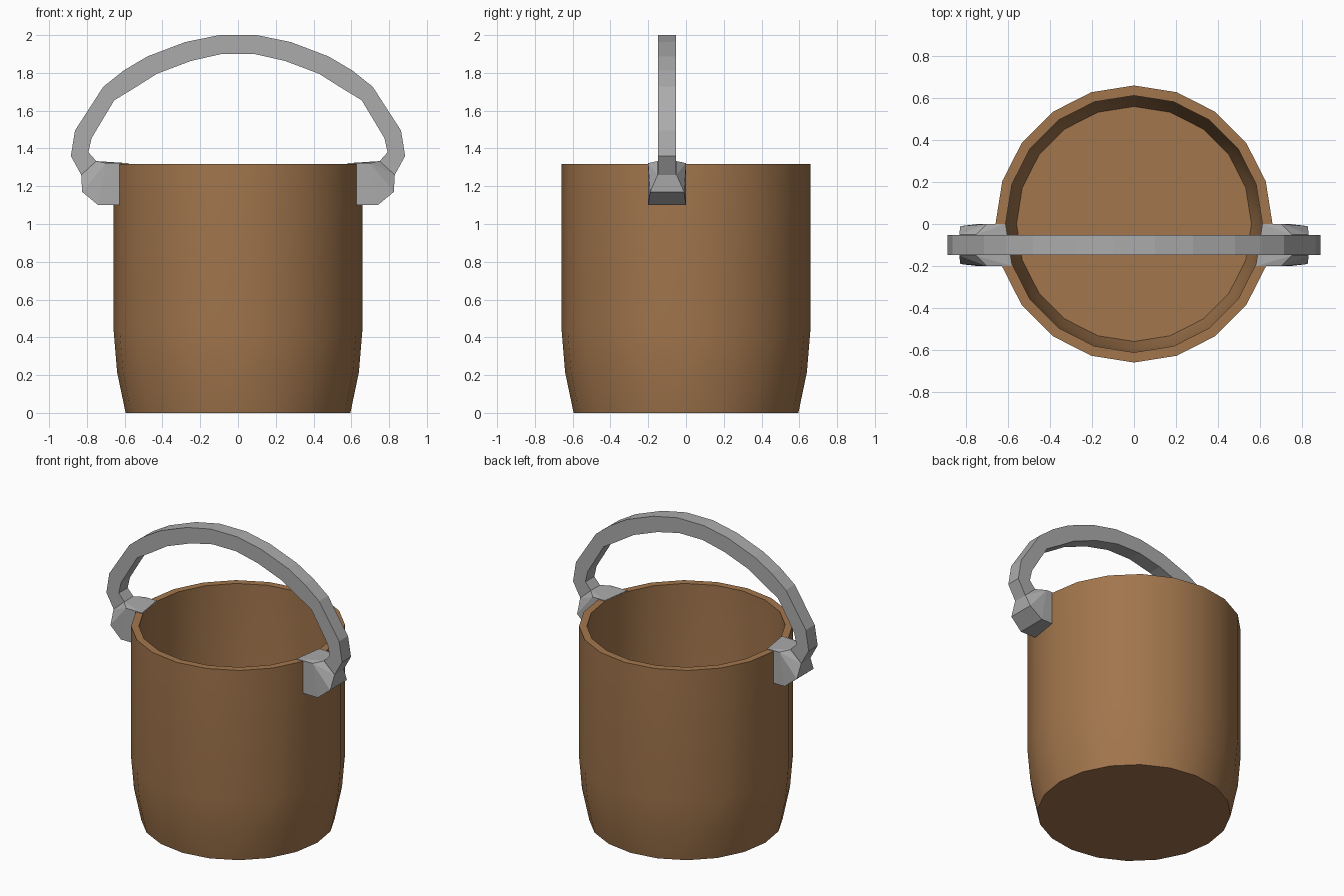
import bpy, bmesh, math

if "Cube" in bpy.data.objects:
    bpy.data.objects.remove(bpy.data.objects["Cube"])


def material(name, color):
    m = bpy.data.materials.new(name)
    m.diffuse_color = (*color, 1)
    m.use_nodes = True
    m.node_tree.nodes["Principled BSDF"].inputs["Base Color"].default_value = m.diffuse_color
    return m


wood = material("warm brown", (0.36, 0.18, 0.073))
metal = material("grey metal", (0.41, 0.41, 0.41))


def finish(name, bm, mat, smooth=False):
    bmesh.ops.recalc_face_normals(bm, faces=bm.faces)
    me = bpy.data.meshes.new(name)
    bm.to_mesh(me)
    bm.free()
    me.materials.append(mat)
    ob = bpy.data.objects.new(name, me)
    bpy.context.collection.objects.link(ob)
    if smooth:
        bpy.ops.object.select_all(action='DESELECT')
        ob.select_set(True)
        bpy.context.view_layer.objects.active = ob
        bpy.ops.object.shade_smooth_by_angle(angle=math.radians(30))
    return ob


def bridge(bm, a, b):
    for i in range(len(a)):
        j = (i + 1) % len(a)
        bm.faces.new((a[i], a[j], b[j], b[i]))


# Bucket: one lathed wall, outside bottom -> rim -> inside floor
SIDES = 20
profile = [(0.595, 0), (0.64, 0.215), (0.658, 0.43), (0.658, 1.317),
           (0.61, 1.317), (0.61, 0.43), (0.592, 0.215), (0.558, 0.05)]
bm = bmesh.new()
rings = [[bm.verts.new((r * math.cos(i * math.tau / SIDES),
                        r * math.sin(i * math.tau / SIDES), z))
          for i in range(SIDES)] for r, z in profile]
for a, b in zip(rings, rings[1:]):
    bridge(bm, a, b)
bm.faces.new(rings[0])
bm.faces.new(rings[-1])
finish("bucket", bm, wood, smooth=True)

# Handle: square bar swept along an arch, (outer x, z, inner x, z)
Y, HALF = -0.1, 0.048
arch = [(0.10, 2.00, 0.087, 1.90), (0.28, 1.963, 0.25, 1.863),
        (0.48, 1.887, 0.43, 1.795), (0.605, 1.813, 0.54, 1.725),
        (0.713, 1.727, 0.655, 1.655), (0.863, 1.495, 0.775, 1.455),
        (0.885, 1.36, 0.792, 1.38), (0.83, 1.26, 0.75, 1.333),
        (0.76, 1.21, 0.70, 1.29)]
path = [(-a, b, -c, d) for a, b, c, d in reversed(arch)] + arch
bm = bmesh.new()
rings = [[bm.verts.new(p) for p in ((ox, Y - HALF, oz), (ox, Y + HALF, oz),
                                    (ix, Y + HALF, iz), (ix, Y - HALF, iz))]
         for ox, oz, ix, iz in path]
for a, b in zip(rings, rings[1:]):
    bridge(bm, a, b)
bm.faces.new(rings[0])
bm.faces.new(rings[-1])
finish("handle", bm, metal)

# Lugs: faceted blocks on the rim that taper into the handle, (x, z, half width)
lug = [(0.70, 1.322, 0.1), (0.74, 1.10, 0.1), (0.825, 1.17, 0.09),
       (0.83, 1.26, 0.05), (0.75, 1.333, 0.05)]
for side, label in ((-1, "left"), (1, "right")):
    bm = bmesh.new()
    for x, z, w in lug:
        for s in (-1, 1):
            bm.verts.new((side * x, Y + s * w, z))
    for z in (1.10, 1.322):  # inner edge follows the wall
        bm.verts.new((side * 0.58, Y - 0.1, z))
        bm.verts.new((side * 0.61, Y + 0.1, z))
    bmesh.ops.convex_hull(bm, input=bm.verts[:])
    bmesh.ops.dissolve_limit(bm, angle_limit=0.02, verts=bm.verts[:],
                             edges=bm.edges[:])
    finish(label + "_lug", bm, metal)
